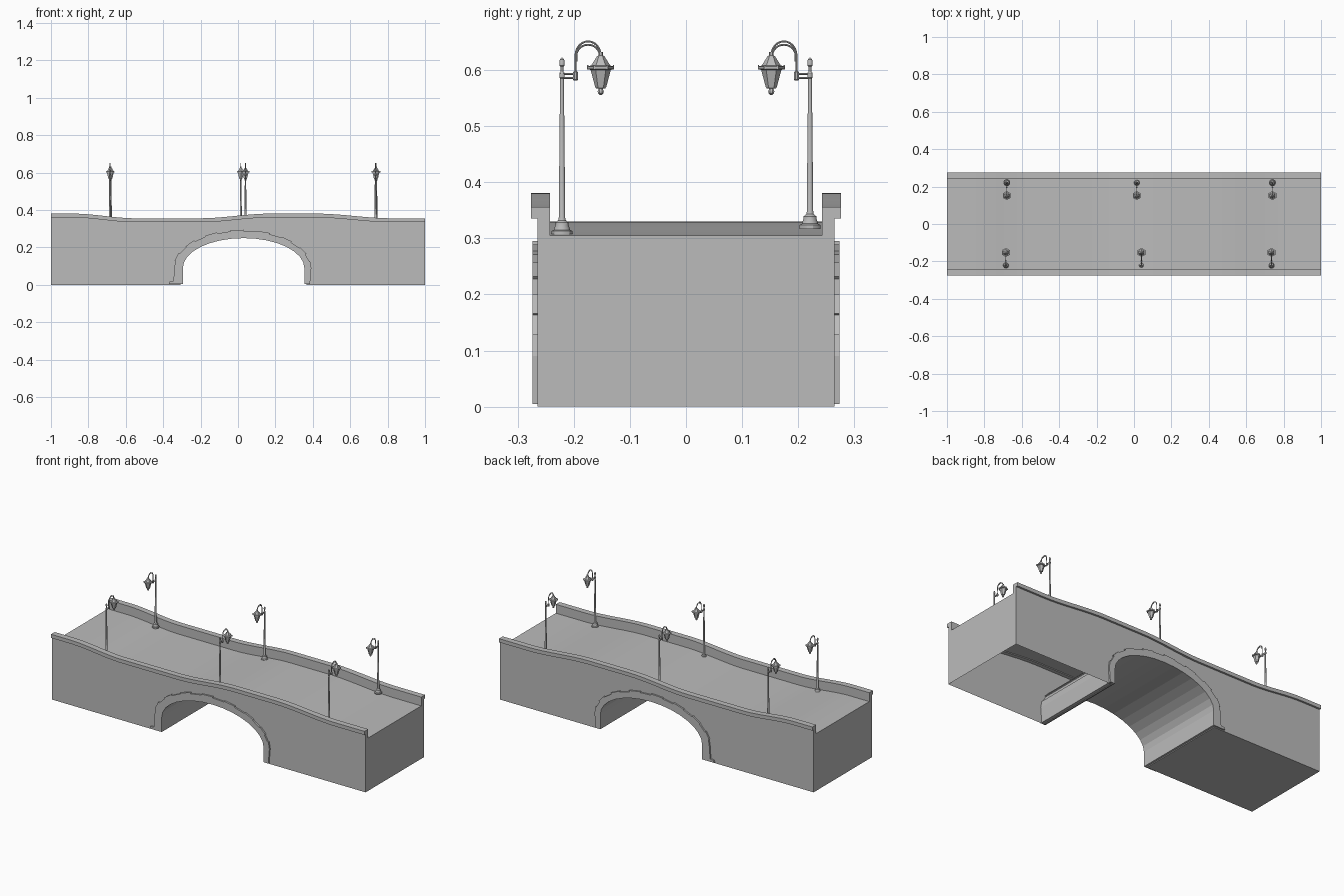
import bpy, bmesh, math
from mathutils import Vector

if "Cube" in bpy.data.objects:
    bpy.data.objects.remove(bpy.data.objects["Cube"], do_unlink=True)

stone = bpy.data.materials.new("grey stone")
stone.use_nodes = True
grey = (0.5, 0.5, 0.5, 1)
stone.diffuse_color = grey
stone.node_tree.nodes["Principled BSDF"].inputs["Base Color"].default_value = grey


def finish(name, bm, smooth=None):
    bmesh.ops.recalc_face_normals(bm, faces=bm.faces)
    mesh = bpy.data.meshes.new(name)
    bm.to_mesh(mesh)
    bm.free()
    mesh.materials.append(stone)
    obj = bpy.data.objects.new(name, mesh)
    bpy.context.collection.objects.link(obj)
    if smooth:
        bpy.ops.object.select_all(action="DESELECT")
        obj.select_set(True)
        bpy.context.view_layer.objects.active = obj
        bpy.ops.object.shade_smooth_by_angle(angle=math.radians(smooth))
    return obj


def skin(bm, rings, closed_ends=True):
    """Join matching closed rings of points with quads."""
    rows = [[bm.verts.new(p) for p in ring] for ring in rings]
    for a, b in zip(rows, rows[1:]):
        for i in range(len(a)):
            j = (i + 1) % len(a)
            bm.faces.new((a[i], a[j], b[j], b[i]))
    if closed_ends:
        bm.faces.new(rows[0])
        bm.faces.new(rows[-1])


def extrude_profile(bm, profile, half):
    skin(bm, [[(x, y, z) for x, z in profile] for y in (-half, half)])


def lathe(bm, profile, centre, sides):
    cx, cy = centre
    turns = [2 * math.pi * (i + 0.5) / sides for i in range(sides)]
    skin(bm, [[(cx + r * math.cos(t), cy + r * math.sin(t), z) for t in turns]
              for r, z in profile])


def tube(bm, path, radius, sides=8):
    """Round bar along a path lying in a plane of constant x."""
    pts = [Vector(p) for p in path]
    rings = []
    for i, p in enumerate(pts):
        along = (pts[min(i + 1, len(pts) - 1)] - pts[max(i - 1, 0)]).normalized()
        u = Vector((1, 0, 0))
        v = along.cross(u)
        rings.append([p + radius * (u * math.cos(t) + v * math.sin(t))
                      for t in (2 * math.pi * k / sides for k in range(sides))])
    skin(bm, rings)


def step(a, b, x):
    t = min(max((x - a) / (b - a), 0), 1)
    return t * t * (3 - 2 * t)


def wave(x):
    """Gentle rise and fall of the roadway."""
    return 0.025 * (1 - step(-0.88, -0.55, x) + step(-0.2, 0.17, x) - step(0.42, 0.82, x))


ARCH_X, ARCH_A, ARCH_B, SPRING = 0.03, 0.325, 0.16, 0.09


def arch(t, offset=0.0):
    """Point on the arch, t from 0 (left springing) to 1 (right springing)."""
    a = math.pi * (1 - t)
    return (ARCH_X + (ARCH_A + offset) * math.cos(a),
            SPRING + (ARCH_B + offset) * math.sin(a))


xs = [-1 + 2 * i / 60 for i in range(61)]

# Bridge body: wavy deck above, arch below, open underneath at the left end
cut = [arch(i / 24, 0.012) for i in range(25)]
profile = [(-1, 0), (cut[0][0], 0)] + cut + [(cut[-1][0], 0), (1, 0)]
profile += [(x, 0.305 + wave(x)) for x in reversed(xs)]
bm = bmesh.new()
extrude_profile(bm, profile, 0.265)
bm.faces.ensure_lookup_table()
bmesh.ops.recalc_face_normals(bm, faces=bm.faces)
under = [f for f in bm.faces if f.calc_center_median().x > 0.4
         and all(v.co.z < 0.001 for v in f.verts)]
bmesh.ops.delete(bm, geom=under, context="FACES")
finish("bridge_body", bm, 20)

# Parapets with an overhanging cap on the outer side
section = [(0.242, 0.30), (0.242, 0.356), (0.276, 0.356),
           (0.276, 0.335), (0.265, 0.335), (0.265, 0.30)]
for side, name in ((-1, "front_parapet"), (1, "back_parapet")):
    bm = bmesh.new()
    skin(bm, [[(x, side * y, z + wave(x)) for y, z in section] for x in xs])
    finish(name, bm, 20)

# Arch stones: smooth inside edge, stepped outside edge
STONES = 16
outer = []
for k in range(STONES):
    depth = 0.046 - 0.016 * k / STONES + (0.006 if k % 2 else 0)
    outer += [arch(k / STONES, depth), arch((k + 1) / STONES, depth)]
inner = [arch(i / STONES) for i in range(STONES + 1)]
left, right = ARCH_X - ARCH_A, ARCH_X + ARCH_A
FOOT = 0.005
ring = [(left, FOOT), (left - 0.075, FOOT), (left - 0.072, 0.018), (left - 0.05, 0.02)]
ring += outer + [(right + 0.03, FOOT), (right, FOOT)] + inner[::-1]
bm = bmesh.new()
extrude_profile(bm, ring, 0.274)
finish("arch_stones", bm)

# Street lamps
base_shape = [(0.019, 0), (0.019, 0.007), (0.015, 0.009), (0.012, 0.018),
              (0.012, 0.022), (0.007, 0.026), (0.006, 0.03)]
post_top = [(0.0035, 0.585), (0.005, 0.587), (0.005, 0.594), (0.003, 0.597),
            (0.003, 0.606), (0.005, 0.608), (0.005, 0.613), (0.004, 0.619), (0.001, 0.622)]
lantern = [(0.008, 0.567), (0.010, 0.570), (0.018, 0.600), (0.024, 0.602),
           (0.024, 0.606), (0.017, 0.608), (0.007, 0.624), (0.004, 0.626), (0.004, 0.632)]
finial = [(0.001, 0.555), (0.005, 0.558), (0.006, 0.562), (0.004, 0.567), (0.008, 0.569)]
bracket_hub = [(0.003, 0.581), (0.005, 0.583), (0.005, 0.596), (0.003, 0.598)]


def street_lamp(name, x, side, floor):
    post_y, hub_y, head_y = side * 0.221, side * 0.197, side * 0.152
    bm = bmesh.new()
    lathe(bm, [(r, floor + z) for r, z in base_shape] + post_top, (x, post_y), 12)
    finish(name + "_post", bm, 30)

    # Bracket: two short bars, a hub and a double hooped arm
    bm = bmesh.new()
    for z in (0.586, 0.593):
        tube(bm, [(x, post_y, z), (x, hub_y, z)], 0.0018)
    lathe(bm, bracket_hub, (x, hub_y), 8)
    mid, reach = (hub_y + head_y) / 2, (hub_y - head_y) / 2
    for shrink, low in ((0, 0.59), (0.006, 0.615)):
        hoop = [(mid + (reach - side * shrink * 0.3) * math.cos(a),
                 0.626 + (0.025 - shrink) * math.sin(a))
                for a in (math.pi * i / 12 for i in range(13))]
        tube(bm, [(x, hoop[0][0], low)] + [(x, y, z) for y, z in hoop], 0.0017)
    finish(name + "_bracket", bm, 40)

    # Lantern with corner ears and a ball underneath
    bm = bmesh.new()
    lathe(bm, lantern, (x, head_y), 6)
    lathe(bm, finial, (x, head_y), 8)
    for i in range(6):
        a = math.pi / 3 * (i + 0.5)
        lathe(bm, [(0.0015, 0.601), (0.0015, 0.609)],
              (x + 0.023 * math.cos(a), head_y + 0.023 * math.sin(a)), 4)
    finish(name + "_lantern", bm)


rows = {"back": (1, 0.317, (-0.68, 0.015, 0.74)), "front": (-1, 0.306, (-0.685, 0.04, 0.735))}
for row, (side, floor, places) in rows.items():
    for spot, x in zip(("right", "middle", "left"), places):
        street_lamp(f"{row}_{spot}_lamp", x, side, floor)
